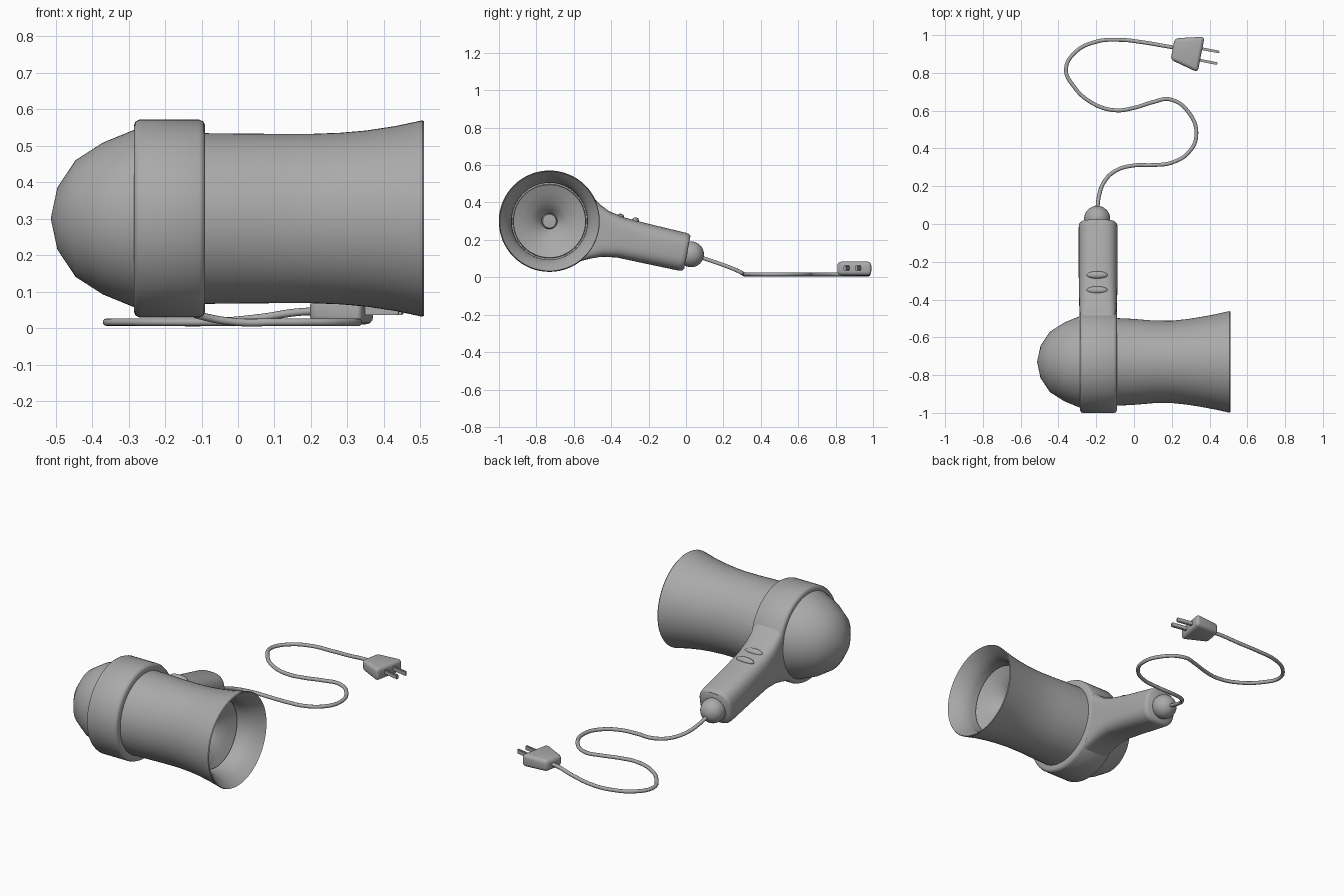
import bpy, bmesh, math
from mathutils import Vector, Matrix

cube = bpy.data.objects.get("Cube")
if cube:
    bpy.data.objects.remove(cube, do_unlink=True)

grey = bpy.data.materials.new("plain grey")
grey.use_nodes = True
colour = (0.4, 0.4, 0.4, 1)
grey.diffuse_color = colour
grey.node_tree.nodes["Principled BSDF"].inputs["Base Color"].default_value = colour

AXIS_Y, AXIS_Z = -0.73, 0.30   # barrel axis, running along x
HANDLE_X = -0.19


def finish(name, bm, angle=40):
    bmesh.ops.recalc_face_normals(bm, faces=bm.faces)
    mesh = bpy.data.meshes.new(name)
    bm.to_mesh(mesh)
    bm.free()
    obj = bpy.data.objects.new(name, mesh)
    bpy.context.collection.objects.link(obj)
    mesh.materials.append(grey)
    bpy.ops.object.select_all(action='DESELECT')
    obj.select_set(True)
    bpy.context.view_layer.objects.active = obj
    bpy.ops.object.shade_smooth_by_angle(angle=math.radians(angle))
    return obj


def loft(name, rings, angle=40):
    """Skin a list of equal point rings and cap both ends."""
    bm = bmesh.new()
    loops = [[bm.verts.new(p) for p in ring] for ring in rings]
    for a, b in zip(loops, loops[1:]):
        for i in range(len(a)):
            j = (i + 1) % len(a)
            bm.faces.new((a[i], a[j], b[j], b[i]))
    bm.faces.new(loops[0])
    bm.faces.new(loops[-1])
    return finish(name, bm, angle)


def revolve(name, profile, waist=0.0, angle=40, n=64):
    """Turn (x, radius) points round the barrel axis, narrowing y at the waist."""
    rings = []
    for x, r in profile:
        squash = 1 - waist * math.exp(-((x - 0.16) / 0.16) ** 2)
        turns = [math.tau * i / n for i in range(n)]
        rings.append([(x, AXIS_Y + r * squash * math.cos(t),
                       AXIS_Z + r * math.sin(t)) for t in turns])
    return loft(name, rings, angle)


def ellipsoid(name, centre, size, tilt=0):
    bm = bmesh.new()
    bmesh.ops.create_uvsphere(bm, u_segments=32, v_segments=16, radius=1)
    bm.transform(Matrix.Translation(centre) @ Matrix.Rotation(tilt, 4, 'X')
                 @ Matrix.Diagonal((*size, 1)))
    return finish(name, bm)


# Rounded rear dome
revolve("rear_dome", [(-0.513, 0.001), (-0.495, 0.085), (-0.445, 0.16),
                      (-0.37, 0.208), (-0.28, 0.245), (-0.2, 0.245)])

# Collar with softened edges
revolve("collar", [(-0.285, 0.2), (-0.285, 0.255), (-0.281, 0.266), (-0.27, 0.271),
                   (-0.107, 0.271), (-0.095, 0.266), (-0.09, 0.255), (-0.09, 0.2)], angle=60)

# Flared barrel, its inner funnel and the dished back plate
revolve("barrel", [(-0.12, 0.234), (0.0, 0.233), (0.1, 0.232), (0.2, 0.232),
                   (0.28, 0.235), (0.35, 0.241), (0.43, 0.253), (0.505, 0.269),
                   (0.51, 0.266), (0.49, 0.25), (0.46, 0.228), (0.43, 0.212),
                   (0.40, 0.205), (0.35, 0.205), (0.35, 0.198), (0.37, 0.195),
                   (0.35, 0.15), (0.325, 0.1), (0.29, 0.06), (0.26, 0.04)],
        waist=0.065)
revolve("nozzle_hub", [(0.24, 0.042), (0.29, 0.042), (0.30, 0.036), (0.302, 0.001)])

# Handle: rounded sections between a top line and a bottom line (y, z)
SECTIONS = [
    # top, bottom, half width, roundness power
    ((-0.55, 0.46), (-0.64, 0.065), 0.095, 9),
    ((-0.50, 0.43), (-0.57, 0.085), 0.097, 8),
    ((-0.46, 0.39), (-0.51, 0.10), 0.098, 6),
    ((-0.41, 0.353), (-0.45, 0.11), 0.10, 4.5),
    ((-0.33, 0.32), (-0.37, 0.106), 0.102, 3.5),
    ((-0.20, 0.286), (-0.24, 0.078), 0.103, 3),
    ((0.0, 0.238), (-0.04, 0.036), 0.103, 2.8),
    ((0.015, 0.232), (-0.022, 0.036), 0.101, 2.8),
    ((0.024, 0.222), (-0.01, 0.045), 0.09, 2.8),
]
rings = []
for top, bottom, half, power in SECTIONS:
    top, bottom = Vector((0, *top)), Vector((0, *bottom))
    mid, up = (top + bottom) / 2, (top - bottom) / 2
    ring = []
    for i in range(48):
        c, s = math.cos(math.tau * i / 48), math.sin(math.tau * i / 48)
        u = math.copysign(abs(c) ** (2 / power), c)
        v = math.copysign(abs(s) ** (2 / power), s)
        ring.append(mid + up * v + Vector((HANDLE_X + half * u, 0, 0)))
    rings.append(ring)
loft("handle", rings, 50)

# Switch buttons and cord socket
for i, (y, z) in enumerate([(-0.35, 0.322), (-0.27, 0.302)]):
    ellipsoid(f"switch_button_{i + 1}", (HANDLE_X - 0.005, y, z), (0.056, 0.02, 0.018), -0.25)
ellipsoid("cord_socket", (HANDLE_X - 0.005, 0.027, 0.123), (0.069, 0.069, 0.069))

# Power cord lying on the ground in an S
LAY = 0.016
flat = [(0, 0.31), (0.1, 0.312), (0.2, 0.325), (0.29, 0.38), (0.33, 0.47),
        (0.29, 0.59), (0.19, 0.66), (0.1, 0.645), (0, 0.615), (-0.1, 0.602),
        (-0.22, 0.64), (-0.32, 0.73), (-0.36, 0.82), (-0.31, 0.91),
        (-0.2, 0.965), (-0.08, 0.975)]
path = [(-0.195, 0.07, 0.11), (-0.185, 0.15, 0.083), (-0.16, 0.22, 0.058),
        (-0.1, 0.28, 0.033)]
path += [(x, y, LAY) for x, y in flat]
path += [(0.06, 0.96, 0.028), (0.16, 0.943, 0.043), (0.24, 0.93, 0.047)]
curve = bpy.data.curves.new("cord_path", 'CURVE')
curve.dimensions = '3D'
curve.bevel_depth = 0.0105
curve.bevel_resolution = 3
curve.resolution_u = 8
spline = curve.splines.new('BEZIER')
spline.bezier_points.add(len(path) - 1)
for point, co in zip(spline.bezier_points, path):
    point.co = co
    point.handle_left_type = point.handle_right_type = 'AUTO'
curve.materials.append(grey)
cord = bpy.data.objects.new("power_cord", curve)
bpy.context.collection.objects.link(cord)

# Plug body, tapering towards the cord, and its two prongs
place = Matrix.Translation((0.28, 0.912, 0.047)) @ Matrix.Rotation(math.radians(-11), 4, 'Z')
bm = bmesh.new()
bmesh.ops.create_cube(bm, size=1)
for v in bm.verts:
    wide = v.co.x > 0
    v.co.x *= 0.154
    v.co.y *= 0.192 if wide else 0.115
    v.co.z *= 0.075 if wide else 0.066
bmesh.ops.bevel(bm, geom=bm.edges[:], offset=0.02, segments=4, profile=0.5, affect='EDGES')
bm.transform(place)
finish("plug_body", bm, 60)

for side, label in ((1, "left"), (-1, "right")):
    bm = bmesh.new()
    bmesh.ops.create_cube(bm, size=1)
    bm.transform(place @ Matrix.Translation((0.115, 0.031 * side, 0.002))
                 @ Matrix.Diagonal((0.11, 0.014, 0.026, 1)))
    bmesh.ops.bevel(bm, geom=bm.edges[:], offset=0.003, segments=2, affect='EDGES')
    finish(f"plug_prong_{label}", bm)
